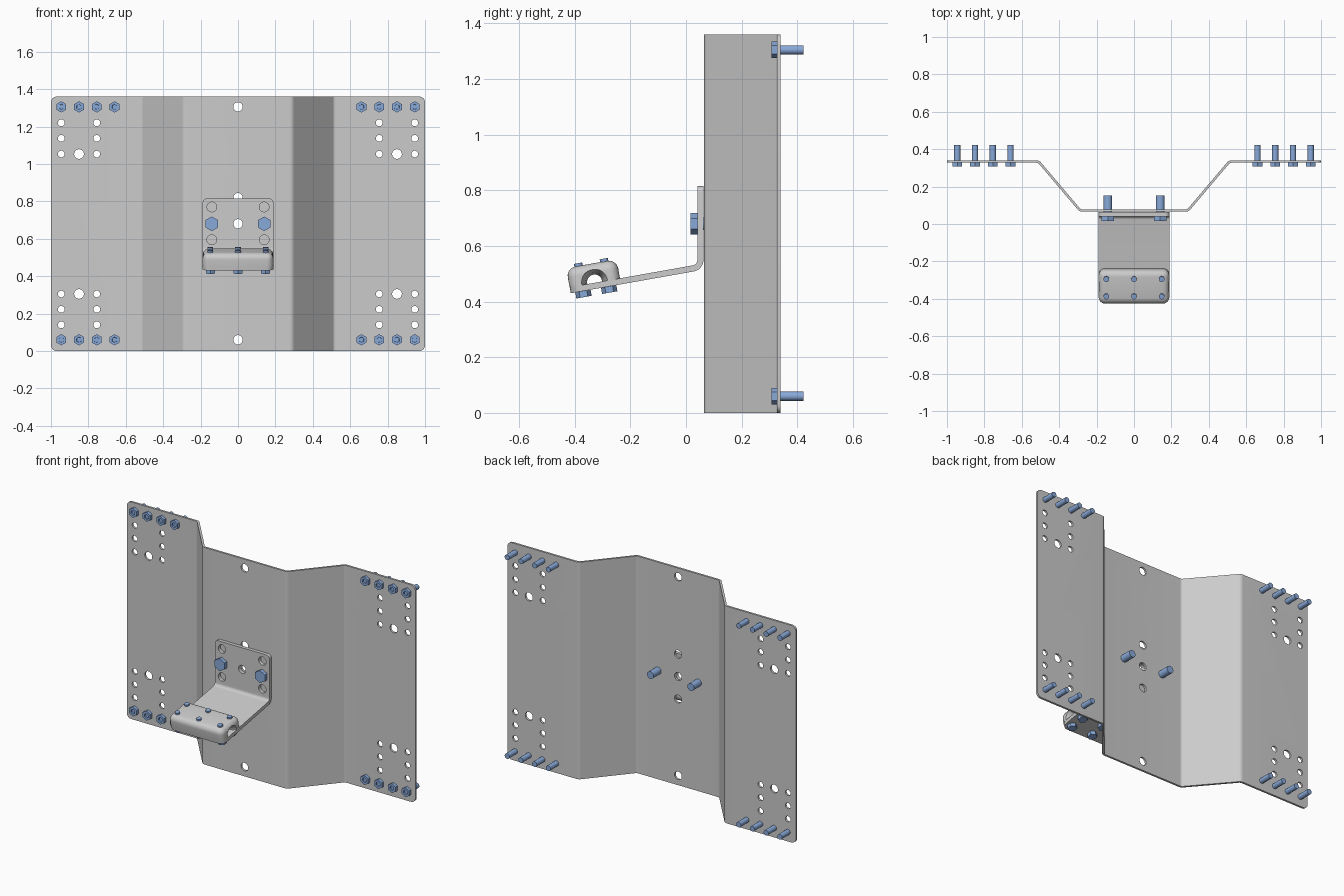
import bpy, bmesh
from math import radians, pi
from mathutils import Vector, Matrix

if "Cube" in bpy.data.objects:
    bpy.data.objects.remove(bpy.data.objects["Cube"])

blue = bpy.data.materials.new("bolt_blue")
blue.diffuse_color = (0.25, 0.4, 0.7, 1)
blue.use_nodes = True
blue.node_tree.nodes["Principled BSDF"].inputs["Base Color"].default_value = blue.diffuse_color


def finish(name, bm, mat=None):
    bmesh.ops.recalc_face_normals(bm, faces=bm.faces)
    me = bpy.data.meshes.new(name)
    bm.to_mesh(me)
    bm.free()
    ob = bpy.data.objects.new(name, me)
    bpy.context.collection.objects.link(ob)
    if mat:
        me.materials.append(mat)
    return ob


def activate(ob):
    bpy.ops.object.select_all(action='DESELECT')
    ob.select_set(True)
    bpy.context.view_layer.objects.active = ob


def smooth(ob):
    activate(ob)
    bpy.ops.object.shade_smooth_by_angle(angle=radians(30))


def fillet(pts, r, n=8):
    """Round the inner corners of a 2D polyline."""
    pts = [Vector(p) for p in pts]
    out = [pts[0]]
    for a, b, c in zip(pts, pts[1:], pts[2:]):
        u, v = (a - b).normalized(), (c - b).normalized()
        half = u.angle(v) / 2
        from math import tan, sin, cos
        centre = b + (u + v).normalized() * (r / sin(half))
        p, q = b + u * r / tan(half), b + v * r / tan(half)
        for i in range(n + 1):
            d = (p - centre).lerp(q - centre, i / n).normalized()
            out.append(centre + d * r)
    return out + [pts[-1]]


def sheet(name, path, t, lo, hi, to3d, radii):
    """Bent sheet metal: thicken a 2D path, extrude it, round the end corners."""
    bm = bmesh.new()
    rings = []
    for i, p in enumerate(path):
        d0 = (p - path[max(i - 1, 0)]).normalized()
        d1 = (path[min(i + 1, len(path) - 1)] - p).normalized()
        d = (d0 + d1).normalized()
        n = Vector((-d.y, d.x)) * t / 2
        rings.append([bm.verts.new(to3d(q.x, q.y, h)) for q, h in
                      ((p - n, lo), (p + n, lo), (p + n, hi), (p - n, hi))])
    for a, b in zip(rings, rings[1:]):
        for i in range(4):
            j = (i + 1) % 4
            bm.faces.new((a[i], a[j], b[j], b[i]))
    bm.faces.new(rings[0])
    bm.faces.new(rings[-1])
    for ring, r in ((rings[0], radii[0]), (rings[-1], radii[1])):
        edges = [bm.edges.get((ring[0], ring[1])), bm.edges.get((ring[2], ring[3]))]
        bmesh.ops.bevel(bm, geom=edges, offset=r, segments=6, profile=0.5, affect='EDGES')
    return finish(name, bm)


def cut(ob, bm):
    """Subtract a temporary cutter mesh."""
    cutter = finish("cutter", bm)
    cutter.hide_render = True
    m = ob.modifiers.new("cut", 'BOOLEAN')
    m.operation, m.solver, m.object = 'DIFFERENCE', 'EXACT', cutter
    activate(ob)
    bpy.ops.object.modifier_apply(modifier=m.name)
    bpy.data.objects.remove(cutter)
    smooth(ob)


def hole_cutter(holes, y):
    bm = bmesh.new()
    for x, z, r in holes:
        bmesh.ops.create_cone(bm, cap_ends=True, segments=24, radius1=r, radius2=r, depth=0.1,
                              matrix=Matrix.Translation((x, y, z)) @ Matrix.Rotation(pi / 2, 4, 'X'))
    return bm


def bolt(name, loc, tilt, hex_r, head_h, shaft_r, length, socket=False):
    """Hex bolt: head below local z = 0, shaft above it."""
    bm = bmesh.new()
    bmesh.ops.create_cone(bm, cap_ends=True, segments=6, radius1=hex_r, radius2=hex_r, depth=head_h,
                          matrix=Matrix.Translation((0, 0, -head_h / 2)))
    if socket:
        face = min(bm.faces, key=lambda f: f.calc_center_median().z)
        bmesh.ops.inset_individual(bm, faces=[face], thickness=hex_r * 0.5)
        bmesh.ops.inset_individual(bm, faces=[face], thickness=0.001, depth=-0.008)
    bmesh.ops.create_cone(bm, cap_ends=True, segments=24, radius1=shaft_r, radius2=shaft_r,
                          depth=length, matrix=Matrix.Translation((0, 0, length / 2)))
    ob = finish(name, bm, blue)
    ob.matrix_world = Matrix.Translation(loc) @ Matrix.Rotation(tilt, 4, 'X')
    smooth(ob)


# back plate with two stepped wings
path = fillet([(-1, 0.334), (-0.51, 0.334), (-0.288, 0.072), (0.288, 0.072), (0.51, 0.334), (1, 0.334)], 0.025)
plate = sheet("back_plate", path, 0.013, 0, 1.36, lambda a, b, h: (a, b, h), (0.03, 0.03))
holes = []
for s in (-1, 1):
    holes += [(s * x, z, 0.018) for x in (0.755, 0.945)
              for z in (0.14, 0.223, 0.305, 1.053, 1.137, 1.22)]
    holes += [(s * 0.85, z, 0.026) for z in (0.305, 1.053)]
cut(plate, hole_cutter(holes, 0.334))
cut(plate, hole_cutter([(0, z, 0.025) for z in (0.06, 0.54, 0.68, 0.82, 1.305)], 0.072))

# wing bolts
for s in (-1, 1):
    for x in (0.66, 0.755, 0.85, 0.945):
        for z in (0.06, 1.305):
            bolt("wing_bolt", (s * x, 0.328, z), -pi / 2, 0.03, 0.02, 0.0165, 0.094, True)

# bent arm bracket
path = fillet([(0.052, 0.815), (0.052, 0.524), (-0.416, 0.441)], 0.031)
arm = sheet("arm_bracket", path, 0.022, -0.189, 0.189, lambda a, b, h: (h, a, b), (0.022, 0.04))
cut(arm, hole_cutter([(0, 0.68, 0.025)] + [(x, z, 0.026) for x in (-0.14, 0.14) for z in (0.595, 0.77)], 0.052))

# bracket bolts
for x in (-0.14, 0.14):
    bolt("bracket_bolt", (x, 0.041, 0.68), -pi / 2, 0.039, 0.024, 0.023, 0.112)

# clamp cap on the tilted arm, with a flared cable channel
tilt = radians(10)
frame = Matrix.Translation((0, -0.328, 0.4675)) @ Matrix.Rotation(tilt, 4, 'X')
bm = bmesh.new()
bmesh.ops.create_cube(bm, size=1, matrix=frame @ Matrix.Translation((0, 0, 0.035)) @ Matrix.Diagonal((0.378, 0.184, 0.07, 1)))
up = frame.to_3x3() @ Vector((0, 0, 1))
base = [f for f in bm.faces if f.calc_center_median().dot(up) < (frame @ Vector((0, 0, 0.01))).dot(up)][0]
bmesh.ops.bevel(bm, geom=[e for e in bm.edges if e not in base.edges[:]],
                offset=0.034, segments=6, profile=0.5, affect='EDGES')
cap = finish("clamp_cap", bm)
bm = bmesh.new()
profile = [(-0.21, 0), (-0.21, 0.058), (-0.165, 0.034), (-0.12, 0.027),
           (0.12, 0.027), (0.165, 0.034), (0.21, 0.058), (0.21, 0)]
verts = [bm.verts.new((x, r, 0)) for x, r in profile]
edges = [bm.edges.new(p) for p in zip(verts, verts[1:])]
bmesh.ops.spin(bm, geom=verts + edges, axis=(1, 0, 0), cent=(0, 0, 0), angle=2 * pi, steps=32)
bmesh.ops.remove_doubles(bm, verts=bm.verts, dist=1e-5)
bm.transform(frame @ Matrix.Translation((0, 0, 0.003)))
cut(cap, bm)

# clamp bolts, heads under the arm
for x in (-0.148, 0, 0.148):
    for u in (-0.047, 0.047):
        bolt("clamp_bolt", frame @ Vector((x, u, -0.022)), tilt, 0.028, 0.022, 0.015, 0.102)
